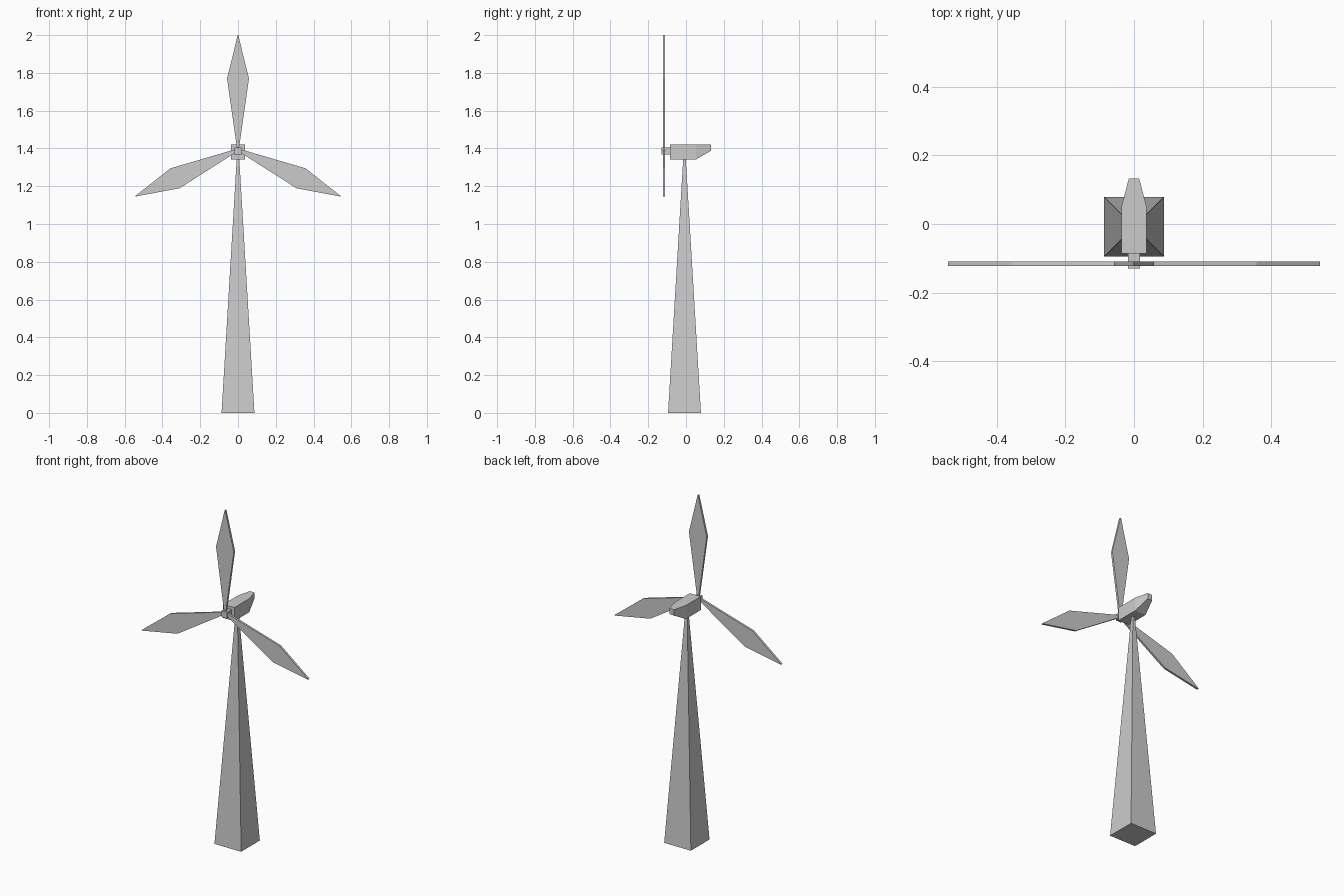
import bpy, bmesh
from math import radians, sin, cos

if "Cube" in bpy.data.objects:
    bpy.data.objects.remove(bpy.data.objects["Cube"])


def finish(name, bm):
    bmesh.ops.recalc_face_normals(bm, faces=bm.faces)
    me = bpy.data.meshes.new(name)
    bm.to_mesh(me)
    bm.free()
    ob = bpy.data.objects.new(name, me)
    bpy.context.collection.objects.link(ob)
    return ob


def loft(name, rings):
    """Skin matching rings of points and cap both ends."""
    bm = bmesh.new()
    loops = [[bm.verts.new(p) for p in ring] for ring in rings]
    for a, b in zip(loops, loops[1:]):
        n = len(a)
        for i in range(n):
            j = (i + 1) % n
            bm.faces.new((a[i], a[j], b[j], b[i]))
    bm.faces.new(loops[0][::-1])
    bm.faces.new(loops[-1])
    return finish(name, bm)


def rect_y(y, w, z0, z1):
    return [(-w, y, z0), (w, y, z0), (w, y, z1), (-w, y, z1)]


def rect_z(z, w, yc):
    return [(-w, yc - w, z), (w, yc - w, z), (w, yc + w, z), (-w, yc + w, z)]


# Tapered square tower
loft("tower", [rect_z(0, 0.087, -0.008), rect_z(1.342, 0.007, -0.008)])

# Housing, narrowing towards the rear with a rising underside
loft("nacelle", [rect_y(-0.086, 0.036, 1.342, 1.422),
                 rect_y(0.053, 0.036, 1.342, 1.422),
                 rect_y(0.133, 0.015, 1.388, 1.422)])

# Square hub in front of the housing
loft("hub", [rect_y(-0.13, 0.018, 1.369, 1.406),
             rect_y(-0.08, 0.018, 1.369, 1.406)])


# Flat diamond blades: (distance back from the tip, half width)
def blade(name, tip, angle):
    a = radians(angle)
    d = (cos(a), sin(a))
    rings = []
    for back, w in ((0.595, 0.006), (0.23, 0.058), (0, 0.0015)):
        cx, cz = tip[0] - d[0] * back, tip[1] - d[1] * back
        rings.append([(cx - d[1] * s * w, y, cz + d[0] * s * w)
                      for s, y in ((-1, -0.122), (1, -0.122),
                                   (1, -0.110), (-1, -0.110))])
    loft(name, rings)


blade("blade_top", (0, 2.0), 90)
blade("blade_right", (0.543, 1.147), -24.4)
blade("blade_left", (-0.543, 1.147), 204.4)
